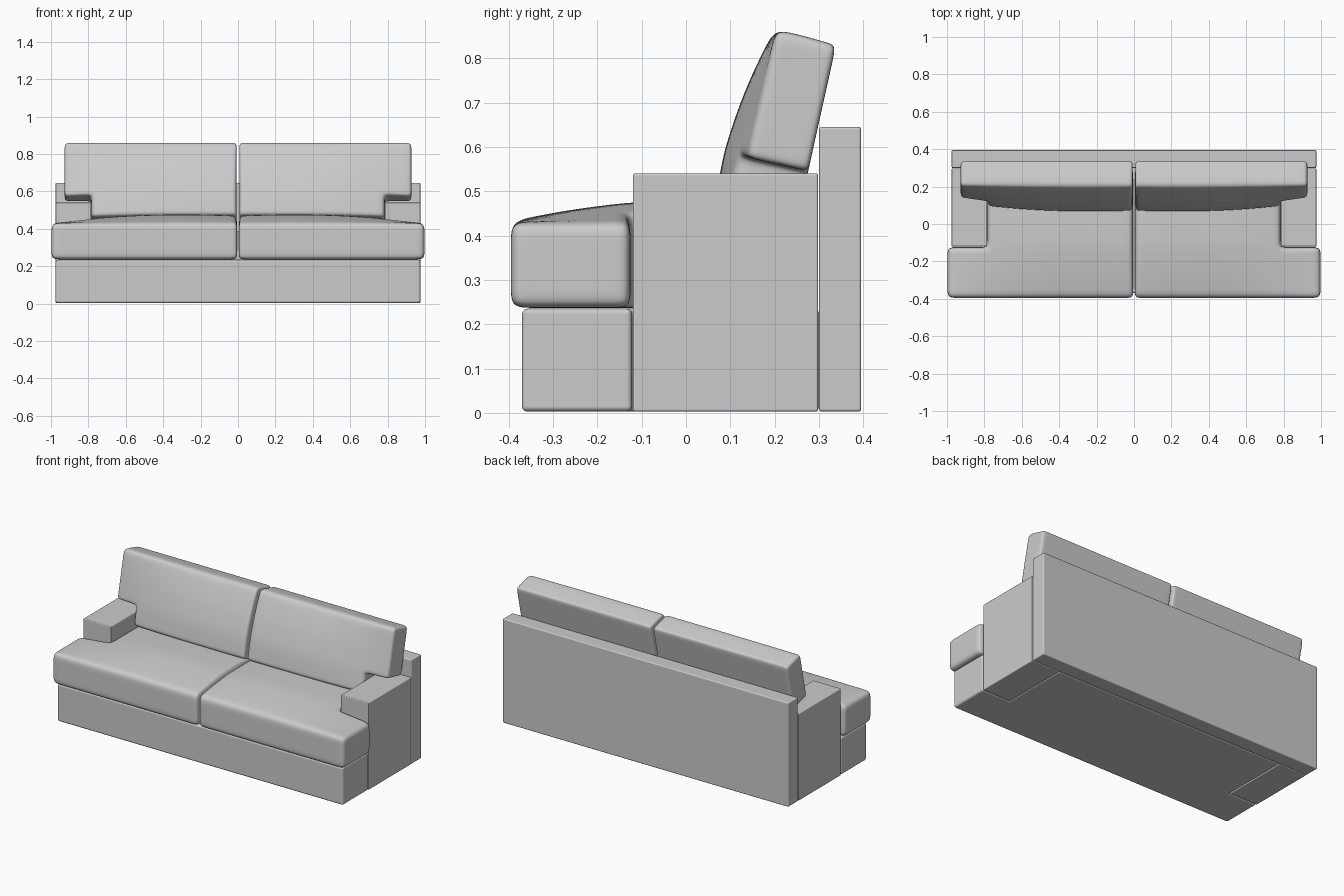
import bpy, bmesh, math

if "Cube" in bpy.data.objects:
    bpy.data.objects.remove(bpy.data.objects["Cube"])


def cell_solid(name, us, vs, ws, keep=lambda u, v: True, place=lambda u, v, w: (u, v, w)):
    """Skin of a 3D cell grid; keep() cuts the outline, place() shapes the points."""
    bm = bmesh.new()
    verts = {}

    def vert(k):
        if k not in verts:
            verts[k] = bm.verts.new(place(us[k[0]], vs[k[1]], ws[k[2]]))
        return verts[k]

    n = (len(us) - 1, len(vs) - 1, len(ws) - 1)
    cells = {(i, j, k) for i in range(n[0]) for j in range(n[1]) for k in range(n[2])
             if keep((us[i] + us[i + 1]) / 2, (vs[j] + vs[j + 1]) / 2)}
    for c in cells:
        for axis in range(3):
            for side in (0, 1):
                nb = list(c)
                nb[axis] += 1 if side else -1
                if tuple(nb) in cells:
                    continue
                a, b = (axis + 1) % 3, (axis + 2) % 3
                loop = []
                for da, db in ((0, 0), (1, 0), (1, 1), (0, 1)):
                    p = list(c)
                    p[axis] += side
                    p[a] += da
                    p[b] += db
                    loop.append(vert(tuple(p)))
                bm.faces.new(loop if side else loop[::-1])
    bmesh.ops.recalc_face_normals(bm, faces=bm.faces)
    mesh = bpy.data.meshes.new(name)
    bm.to_mesh(mesh)
    bm.free()
    ob = bpy.data.objects.new(name, mesh)
    bpy.context.collection.objects.link(ob)
    for p in mesh.polygons:
        p.use_smooth = True
    return ob


def mirror(ob):
    ob.modifiers.new("Mirror", 'MIRROR').use_mirror_merge = False


def bevel(ob, width):
    m = ob.modifiers.new("Bevel", 'BEVEL')
    m.width, m.segments = width, 3
    m.limit_method = 'ANGLE'
    m.harden_normals = True


def soften(ob):
    m = ob.modifiers.new("Subdivision", 'SUBSURF')
    m.levels = m.render_levels = 3


def bump(t, centre, lo, hi):
    """Parabola: 1 at centre, 0 at lo and hi."""
    r = (t - centre) / ((hi - centre) if t > centre else (centre - lo))
    return max(0.0, 1 - r * r)


# T-shaped plinth
base = cell_solid("base", [-0.975, -0.785, 0.785, 0.975], [-0.37, -0.122, 0.30], [0.003, 0.235],
                  keep=lambda x, y: y < -0.12 or abs(x) < 0.78)
bevel(base, 0.012)

# Arms
arm = cell_solid("arms", [0.785, 0.975], [-0.12, 0.298], [0.003, 0.54])
bevel(arm, 0.005)
mirror(arm)

# Back panel
back = cell_solid("back_panel", [-0.975, 0.975], [0.30, 0.395], [0.003, 0.645])
bevel(back, 0.006)


# Seat cushions, wrapping in front of the arms
def seat_place(x, y, z):
    if z > 0.4:
        z += 0.05 * bump(x, 0.33, -0.5, 0.99) * bump(y, 0.0, -0.40, 0.6)
    return x, y, z


seat = cell_solid("seat_cushions",
                  [0.004, 0.04, 0.2, 0.4, 0.6, 0.745, 0.785, 0.83, 0.94, 0.997],
                  [-0.395, -0.345, -0.26, -0.165, -0.125, -0.08, 0.1, 0.25, 0.29],
                  [0.237, 0.285, 0.38, 0.43],
                  keep=lambda x, y: y < -0.125 or x < 0.785, place=seat_place)
mirror(seat)
soften(seat)

# Back cushions, leaning back with ears over the arms
TILT = math.radians(12.5)


def back_place(x, v, w):
    if w > 0.12:
        w += 0.055 * bump(x, 0.3, -0.7, 0.925) * bump(v, 0.10, -0.25, 0.42)
    if v > 0.4 and 0.03 < w < 0.12:
        v += 0.006
    return (x, 0.25 + v * math.sin(TILT) - w * math.cos(TILT),
            0.43 + v * math.cos(TILT) + w * math.sin(TILT))


pillow = cell_solid("back_cushions",
                    [0.007, 0.03, 0.2, 0.4, 0.6, 0.745, 0.785, 0.82, 0.895, 0.927],
                    [0.0, 0.03, 0.09, 0.118, 0.15, 0.26, 0.37, 0.41],
                    [0.0, 0.025, 0.11, 0.14],
                    keep=lambda x, v: v > 0.118 or x < 0.785, place=back_place)
mirror(pillow)
soften(pillow)
